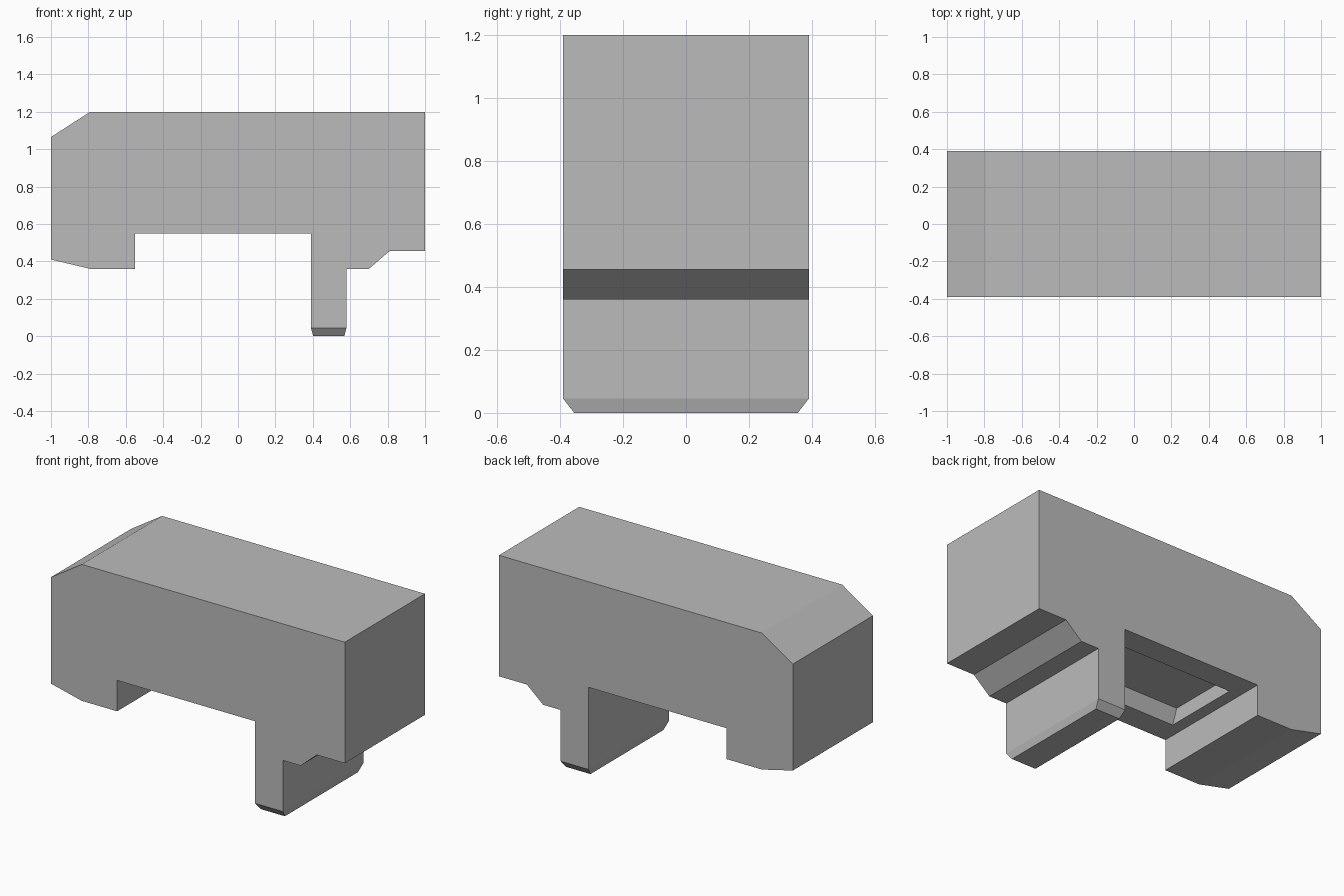
import bpy, bmesh
from mathutils import Vector

cube = bpy.data.objects.get("Cube")
if cube:
    bpy.data.objects.remove(cube, do_unlink=True)

HALF_DEPTH = 0.39

# Side profile: body with hooked ends, a central slot and one long leg
PROFILE = [(-1, 0.41), (-0.79, 0.36), (-0.55, 0.36), (-0.55, 0.55),
           (0.39, 0.55), (0.39, 0.045), (0.58, 0.045), (0.58, 0.36),
           (0.70, 0.36), (0.81, 0.455), (1, 0.455), (1, 1.2),
           (-0.79, 1.2), (-1, 1.065)]


def make_material(name, value):
    mat = bpy.data.materials.new(name)
    mat.use_nodes = True
    colour = (value, value, value, 1)
    mat.diffuse_color = colour
    mat.node_tree.nodes["Principled BSDF"].inputs["Base Color"].default_value = colour
    return mat


def face_below(bm, x, z):
    """Find the downward face at height z whose centre is near x."""
    flat = [f for f in bm.faces if f.normal.z < -0.9
            and abs(f.calc_center_median().z - z) < 0.01]
    return min(flat, key=lambda f: abs(f.calc_center_median().x - x))


def push_face(bm, face, half_x, half_y, dz):
    """Extrude a rectangular face by dz and resize its end."""
    end = bmesh.ops.extrude_discrete_faces(bm, faces=[face])["faces"][0]
    centre = end.calc_center_median()
    for v in end.verts:
        side = v.co - centre
        v.co = centre + Vector((half_x if side.x > 0 else -half_x,
                                half_y if side.y > 0 else -half_y, dz))
    return end


# Extrude the profile through the depth
bm = bmesh.new()
front = bm.faces.new([bm.verts.new((x, -HALF_DEPTH, z)) for x, z in PROFILE])
moved = bmesh.ops.extrude_face_region(bm, geom=[front])["geom"]
bmesh.ops.translate(bm, vec=(0, 2 * HALF_DEPTH, 0),
                    verts=[g for g in moved if isinstance(g, bmesh.types.BMVert)])
# Close the front if the extrusion consumed it
if not any(f.calc_center_median().y < -HALF_DEPTH + 0.01 for f in bm.faces):
    bmesh.ops.holes_fill(bm, edges=[e for e in bm.edges if e.is_boundary], sides=0)
bmesh.ops.recalc_face_normals(bm, faces=bm.faces)
bm.normal_update()

# Chamfered tip of the leg
push_face(bm, face_below(bm, 0.485, 0.045), 0.083, 0.355, -0.045)

# Tapered pocket in the roof of the slot
rim = push_face(bm, face_below(bm, -0.08, 0.55), 0.396, 0.24, 0)
push_face(bm, rim, 0.396, 0.206, 0.09)

bmesh.ops.recalc_face_normals(bm, faces=bm.faces)
mesh = bpy.data.meshes.new("clamp_block")
bm.to_mesh(mesh)
bm.free()
mesh.materials.append(make_material("plain grey", 0.5))
block = bpy.data.objects.new("clamp_block", mesh)
bpy.context.collection.objects.link(block)
